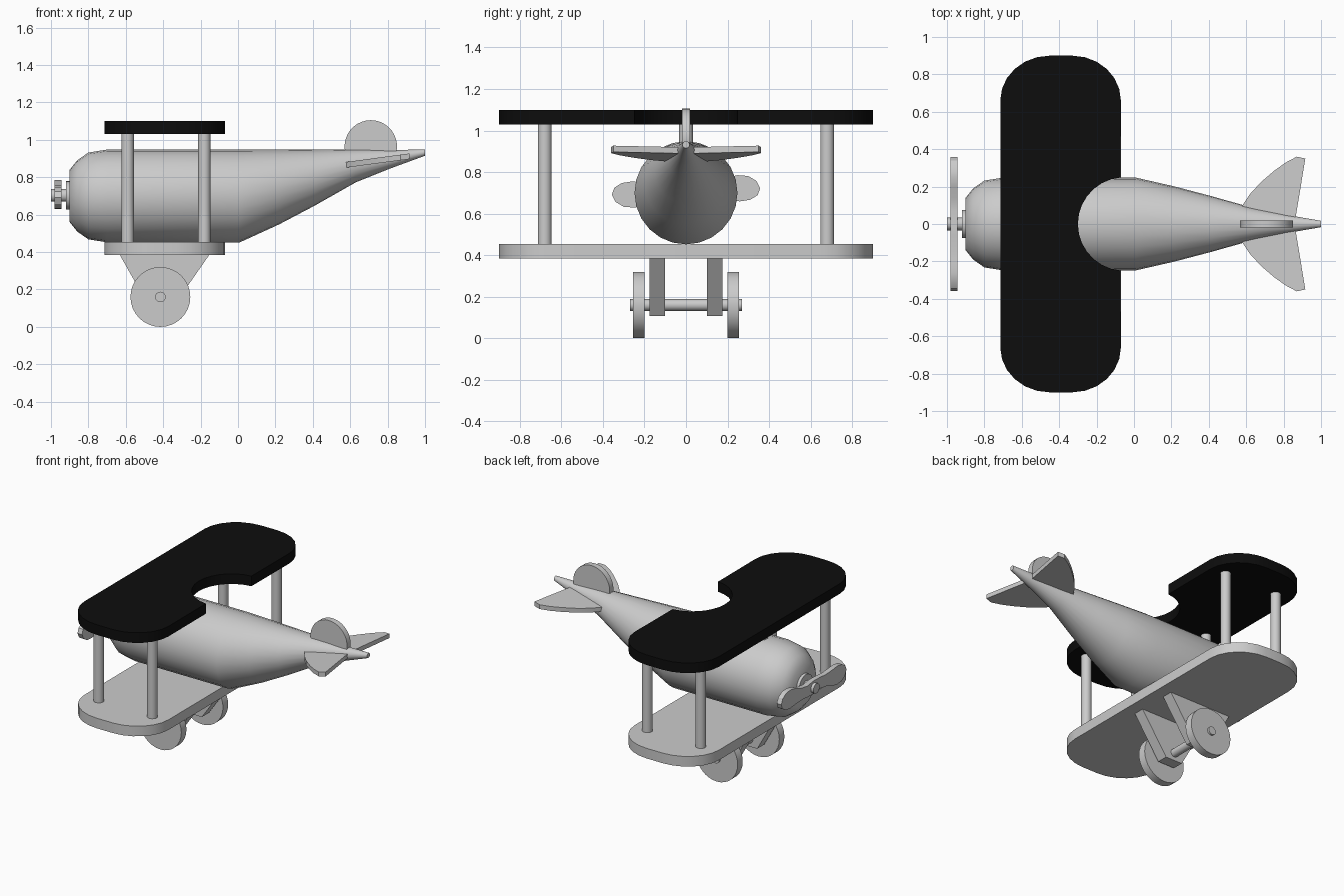
import bpy, bmesh, math
from mathutils import Vector

if "Cube" in bpy.data.objects:
    bpy.data.objects.remove(bpy.data.objects["Cube"])

AXES = {'x': lambda p, q, t: (t, p, q),
        'y': lambda p, q, t: (p, t, q),
        'z': lambda p, q, t: (p, q, t)}


def finish(name, bm, smooth=True, angle=30):
    bmesh.ops.recalc_face_normals(bm, faces=bm.faces)
    me = bpy.data.meshes.new(name)
    bm.to_mesh(me)
    bm.free()
    ob = bpy.data.objects.new(name, me)
    bpy.context.collection.objects.link(ob)
    if smooth:
        bpy.ops.object.select_all(action='DESELECT')
        ob.select_set(True)
        bpy.context.view_layer.objects.active = ob
        bpy.ops.object.shade_smooth_by_angle(angle=math.radians(angle))
    return ob


def loft(name, rings, smooth=True, angle=30):
    """Bridge equal-length closed rings and cap both ends."""
    bm = bmesh.new()
    rows = [[bm.verts.new(co) for co in ring] for ring in rings]
    n = len(rows[0])
    for a, b in zip(rows, rows[1:]):
        for i in range(n):
            j = (i + 1) % n
            bm.faces.new((a[i], a[j], b[j], b[i]))
    bm.faces.new(rows[0])
    bm.faces.new(rows[-1])
    return finish(name, bm, smooth, angle)


def prism(name, outline, axis, a, b, smooth=True):
    """Extrude a 2D outline along an axis from a to b."""
    return loft(name, [[AXES[axis](p, q, t) for p, q in outline] for t in (a, b)], smooth)


def arc(cx, cy, rx, ry, a0, a1, n):
    return [(cx + rx * math.cos(math.radians(a0 + (a1 - a0) * i / n)),
             cy + ry * math.sin(math.radians(a0 + (a1 - a0) * i / n))) for i in range(n + 1)]


def cylinder(name, centre, r, axis, a, b, n=24):
    return prism(name, arc(*centre, r, r, 0, 360, n)[:-1], axis, a, b)


# fuselage: round nose, straight middle, tail tapering up to a level top line
stations = [(-0.90, 0.70, 0.14), (-0.86, 0.70, 0.19), (-0.80, 0.70, 0.232),
            (-0.70, 0.70, 0.248), (0.01, 0.70, 0.248), (0.22, 0.748, 0.20),
            (0.41, 0.798, 0.15), (0.63, 0.861, 0.088), (0.82, 0.897, 0.048),
            (1.0, 0.932, 0.017)]
loft("fuselage", [[(x, y, z) for y, z in arc(0, zc, r, r, 0, 360, 24)[:-1]]
                  for x, zc, r in stations], angle=40)

# wings: rounded plan outline, the upper one with a round cutout at the rear
plan = (arc(-0.33, 0.66, 0.26, 0.24, 0, 90, 6) + arc(-0.45, 0.66, 0.265, 0.24, 90, 180, 6)
        + arc(-0.45, -0.66, 0.265, 0.24, 180, 270, 6) + arc(-0.33, -0.66, 0.26, 0.24, 270, 360, 6))
prism("lower_wing", plan, 'z', 0.383, 0.453)
cutout = arc(-0.05, 0, 0.25, 0.25, 265, 95, 14)
upper = prism("upper_wing", plan + cutout, 'z', 1.03, 1.10)
black = bpy.data.materials.new("black")
black.diffuse_color = (0.004, 0.004, 0.004, 1)
black.use_nodes = True
black.node_tree.nodes["Principled BSDF"].inputs["Base Color"].default_value = black.diffuse_color
upper.data.materials.append(black)

# wing struts and the single centre strut
for x, row in ((-0.59, "front"), (-0.18, "rear")):
    for s, side in ((-1, "near"), (1, "far")):
        cylinder(f"{row}_{side}_strut", (x, s * 0.68), 0.033, 'z', 0.445, 1.04)
cylinder("centre_strut", (-0.59, 0), 0.033, 'z', 0.90, 1.04)

# propeller: one S-shaped half turned around for the other blade
half = [(0.0, 0.045), (0.07, 0.035), (0.14, 0.045), (0.20, 0.068), (0.25, 0.078),
        (0.30, 0.074), (0.34, 0.05), (0.357, 0.015), (0.345, -0.018), (0.31, -0.04),
        (0.26, -0.048), (0.20, -0.042), (0.13, -0.038), (0.06, -0.043)]
blade = [(y, 0.707 + z) for y, z in half] + [(-y, 0.707 - z) for y, z in half]
prism("propeller", blade, 'x', -0.98, -0.945)
cylinder("propeller_shaft", (0, 0.703), 0.034, 'x', -1.0, -0.88)
cylinder("nose_ring", (0, 0.703), 0.076, 'x', -0.92, -0.89)

# tailplane: mirrored halves pitched slightly upward to the rear
tail = [(0.54, 0.03), (0.58, 0.10), (0.62, 0.16), (0.68, 0.225), (0.75, 0.285), (0.81, 0.328),
        (0.87, 0.36), (0.916, 0.35), (0.86, 0.01)]
for s, side in ((-1, "near"), (1, "far")):
    loft(f"{side}_tailplane",
         [[(x, s * y, 0.868 + 0.135 * (x - 0.59) + dz) for x, y in tail] for dz in (-0.015, 0.015)])

# tail fin: part of a disc standing on the fuselage
prism("tail_fin", arc(0.71, 0.965, 0.14, 0.14, -15, 195, 20), 'y', -0.02, 0.02)

# landing gear: tapered legs, wheels and axle
leg = [(-0.635, 0.39), (-0.15, 0.39), (-0.347, 0.107), (-0.475, 0.107)]
for s, side in ((-1, "near"), (1, "far")):
    prism(f"{side}_landing_leg", leg, 'y', s * 0.10, s * 0.176)
    cylinder(f"{side}_wheel", (-0.415, 0.16), 0.16, 'y', s * 0.20, s * 0.256, 32)
cylinder("axle", (-0.415, 0.16), 0.028, 'y', -0.27, 0.27)
